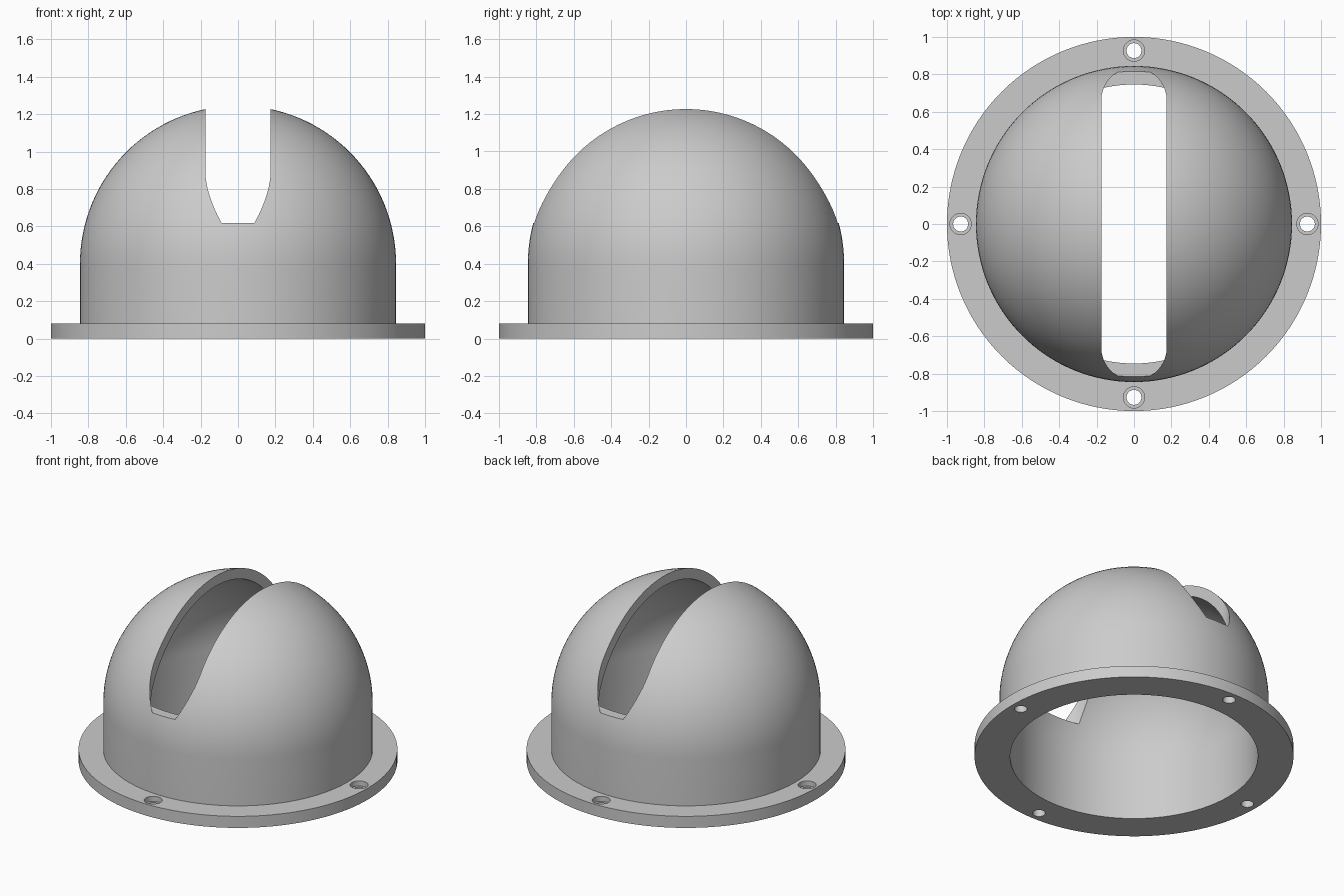
import bpy, bmesh
from math import sin, cos, pi, radians
from mathutils import Matrix, Vector

OUTER, INNER, SPRING = 0.845, 0.777, 0.40   # wall radii and height where the dome begins
FLANGE_R, FLANGE_H = 1.0, 0.08
SLOT_HALF, SLOT_END, SLOT_FLOOR = 0.175, 0.66, 0.617
BOLT_CIRCLE = 0.927

cube = bpy.data.objects.get("Cube")
if cube:
    bpy.data.objects.remove(cube, do_unlink=True)

grey = bpy.data.materials.new("plain grey")
grey.use_nodes = True
grey.diffuse_color = (0.6, 0.6, 0.6, 1)
grey.node_tree.nodes["Principled BSDF"].inputs["Base Color"].default_value = grey.diffuse_color


def make_object(name, bm):
    bmesh.ops.recalc_face_normals(bm, faces=bm.faces)
    mesh = bpy.data.meshes.new(name)
    bm.to_mesh(mesh)
    bm.free()
    mesh.materials.append(grey)
    obj = bpy.data.objects.new(name, mesh)
    bpy.context.collection.objects.link(obj)
    return obj


def lathe(name, profile, steps):
    bm = bmesh.new()
    verts = [bm.verts.new((r, 0, z)) for r, z in profile]
    edges = [bm.edges.new(pair) for pair in zip(verts, verts[1:])]
    bmesh.ops.spin(bm, geom=verts + edges, axis=(0, 0, 1), cent=(0, 0, 0),
                   angle=2 * pi, steps=steps)
    bmesh.ops.remove_doubles(bm, verts=bm.verts, dist=1e-5)
    return make_object(name, bm)


def dome_arc(radius, count=32):
    angles = [pi / 2 * i / count for i in range(count + 1)]
    return [(radius * cos(a) if i < count else 0, SPRING + radius * sin(a))
            for i, a in enumerate(angles)]


def cylinder_cutter(name, radius, centre, bottom, top):
    bm = bmesh.new()
    middle = Matrix.Translation((*centre, (bottom + top) / 2))
    bmesh.ops.create_cone(bm, cap_ends=True, segments=32, radius1=radius,
                          radius2=radius, depth=top - bottom, matrix=middle)
    return make_object(name, bm)


# Hollow dome, straight skirt and mounting flange in one turned body
profile = ([(INNER, 0), (FLANGE_R, 0), (FLANGE_R, FLANGE_H), (OUTER, FLANGE_H)]
           + dome_arc(OUTER))
inside = dome_arc(INNER)[::-1]
body = lathe("slotted_dome_housing", profile, 128)
bpy.data.objects.remove(body, do_unlink=True)
body = lathe("slotted_dome_housing", [*inside, *profile], 128)

# Round-ended slot over the top
bm = bmesh.new()
outline = []
for side in (1, -1):
    for i in range(33):
        a = pi * i / 32
        outline.append(bm.verts.new((side * SLOT_HALF * cos(a),
                                     side * (SLOT_END + SLOT_HALF * sin(a)), SLOT_FLOOR)))
floor = bm.faces.new(outline)
raised = bmesh.ops.extrude_face_region(bm, geom=[floor])["geom"]
bmesh.ops.translate(bm, vec=Vector((0, 0, 1)),
                    verts=[v for v in raised if isinstance(v, bmesh.types.BMVert)])
cutters = [make_object("slot_cutter", bm)]

# Four counterbored screw holes
for i in range(4):
    centre = (BOLT_CIRCLE * cos(i * pi / 2), BOLT_CIRCLE * sin(i * pi / 2))
    cutters.append(cylinder_cutter("screw_hole_cutter", 0.04, centre, -0.1, 0.2))
    cutters.append(cylinder_cutter("counterbore_cutter", 0.057, centre, 0.045, 0.2))

# Cut, then shade
bpy.ops.object.select_all(action="DESELECT")
body.select_set(True)
bpy.context.view_layer.objects.active = body
for cutter in cutters:
    cutter.hide_render = True
    cut = body.modifiers.new(cutter.name, "BOOLEAN")
    cut.operation, cut.solver, cut.object = "DIFFERENCE", "EXACT", cutter
    bpy.ops.object.modifier_apply(modifier=cut.name)
    bpy.data.objects.remove(cutter, do_unlink=True)
bpy.ops.object.shade_smooth_by_angle(angle=radians(30))
